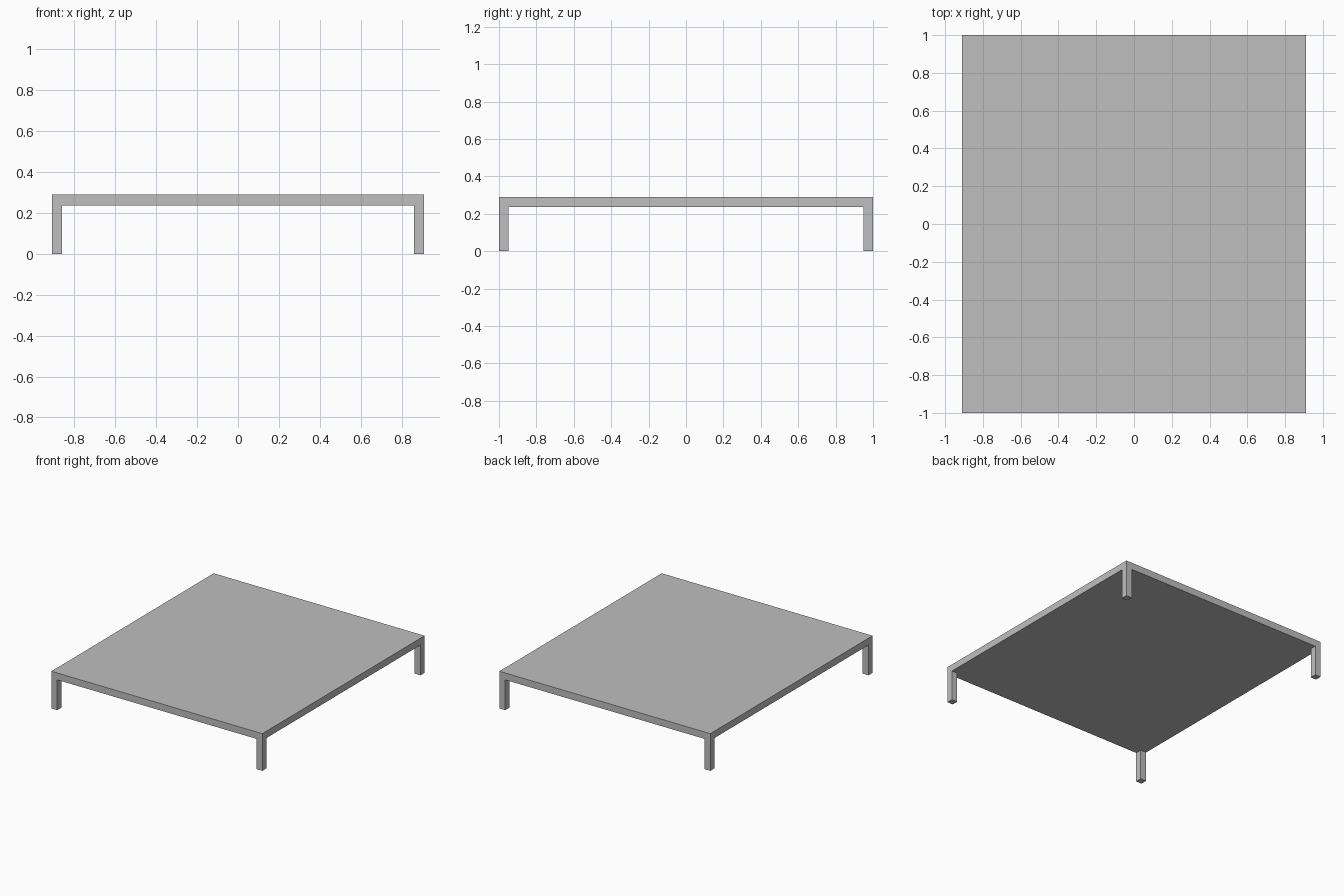
import bpy

# Remove the default cube
default = bpy.data.objects.get("Cube")
if default:
    bpy.data.objects.remove(default, do_unlink=True)

HALF_X, HALF_Y = 0.91, 1.0
HEIGHT, THICK, LEG = 0.29, 0.054, 0.05

# Single flat grey finish
grey = bpy.data.materials.new("light_grey")
grey.use_nodes = True
color = (0.52, 0.52, 0.52, 1)
grey.diffuse_color = color
grey.node_tree.nodes["Principled BSDF"].inputs["Base Color"].default_value = color


def box(name, center, size):
    bpy.ops.mesh.primitive_cube_add(size=1, location=center)
    obj = bpy.context.object
    obj.name = obj.data.name = name
    obj.scale = size
    bpy.ops.object.transform_apply(location=False, rotation=False, scale=True)
    obj.data.materials.append(grey)
    return obj


# Table top
box("table_top", (0, 0, HEIGHT - THICK / 2), (2 * HALF_X, 2 * HALF_Y, THICK))

# Four square legs, flush with the corners of the top
leg_height = HEIGHT - THICK
for side, sx in (("left", 1), ("right", -1)):
    for end, sy in (("front", -1), ("back", 1)):
        box(f"{end}_{side}_leg",
            (sx * (HALF_X - LEG / 2), sy * (HALF_Y - LEG / 2), leg_height / 2),
            (LEG, LEG, leg_height))
